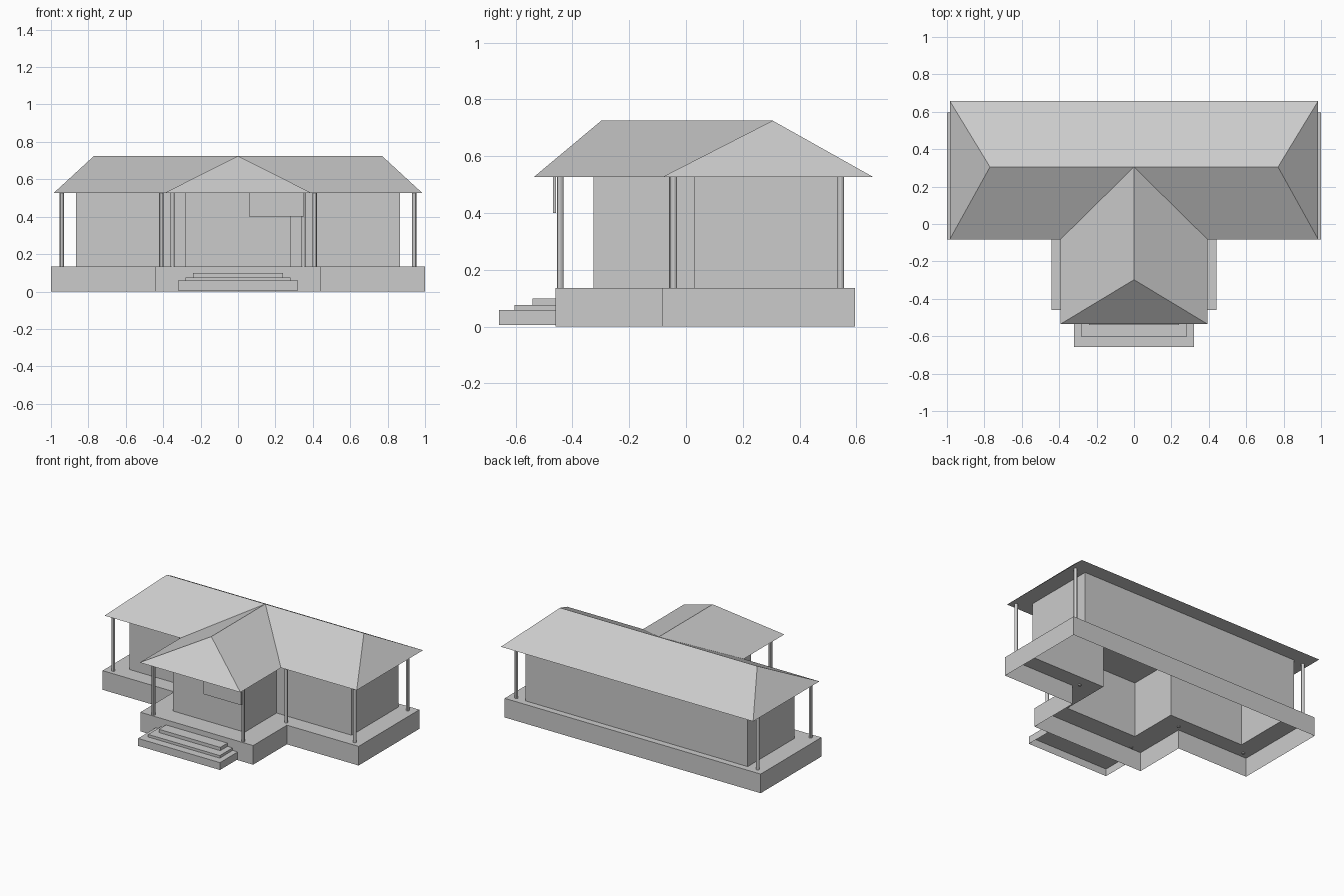
import bpy

if "Cube" in bpy.data.objects:
    bpy.data.objects.remove(bpy.data.objects["Cube"])

EAVE, RIDGE, DECK = 0.527, 0.725, 0.135


def make_mesh(name, verts, faces):
    mesh = bpy.data.meshes.new(name)
    mesh.from_pydata(verts, [], faces)
    mesh.update()
    obj = bpy.data.objects.new(name, mesh)
    bpy.context.collection.objects.link(obj)
    return obj


def tee(main_x, wing_x, back, mid, front, z):
    """T-shaped outline, counter-clockwise from the front left corner."""
    right = [(wing_x, front), (wing_x, mid), (main_x, mid), (main_x, back)]
    left = [(-x, y) for x, y in reversed(right)]
    return [(x, y, z) for x, y in left[-1:] + right + left[:-1]]


def band(a, b, n=8):
    """Quads joining two loops of n vertices."""
    return [(a + i, a + (i + 1) % n, b + (i + 1) % n, b + i) for i in range(n)]


def box(name, x0, x1, y0, y1, z0, z1, open_bottom=False):
    verts = [(x, y, z) for z in (z0, z1)
             for x, y in ((x0, y0), (x1, y0), (x1, y1), (x0, y1))]
    faces = band(0, 4, 4) + [(4, 5, 6, 7)]
    if not open_bottom:
        faces.append((3, 2, 1, 0))
    return make_mesh(name, verts, faces)


# Plinth: open underneath, with a deck running round the house
base = (1.0, 0.44, 0.595, -0.083, -0.46)
house = (0.867, 0.28, 0.55, 0.03, -0.325)
make_mesh("plinth", tee(*base, 0) + tee(*base, DECK) + tee(*house, DECK),
          band(0, 8) + band(8, 16))

# House walls, rising from the deck to the roof underside
make_mesh("house_walls", tee(*house, DECK) + tee(*house, EAVE), band(0, 8))

# Hipped roof with a flat underside and a front wing
ridge = [(0.77, 0.305, RIDGE), (-0.77, 0.305, RIDGE),
         (0, 0.305, RIDGE), (0, -0.298, RIDGE)]
R, L, A, W = 8, 9, 10, 11
make_mesh("roof", tee(0.985, 0.393, 0.658, -0.082, -0.535, EAVE) + ridge, [
    (0, 1, W), (1, 2, A, W), (2, 3, R, A), (3, 4, R),
    (4, 5, L, A, R), (5, 6, L), (6, 7, A, L), (7, 0, W, A),
    tuple(range(7, -1, -1))])

# Porch posts, mirrored left and right
posts = {"wing_front": (0.35, -0.443), "inner_corner": (0.411, -0.049),
         "main_front": (0.943, -0.043), "main_back": (0.943, 0.545)}
for label, (px, py) in posts.items():
    for side, s in (("left", -1), ("right", 1)):
        bpy.ops.mesh.primitive_cylinder_add(
            vertices=12, radius=0.0115, depth=EAVE - 0.13,
            location=(s * px, py, (EAVE + 0.13) / 2))
        bpy.context.object.name = f"{label}_post_{side}"
        bpy.ops.object.shade_smooth_by_angle()

# Front steps
for i, (hx, y, z0, z1) in enumerate([(0.32, -0.658, 0.006, 0.058),
                                     (0.28, -0.603, 0.058, 0.076),
                                     (0.24, -0.54, 0.076, 0.099)]):
    box(f"step_{i + 1}", -hx, hx, y, -0.46, z0, z1, open_bottom=True)

# Hanging panel under the wing eave
box("hanging_panel", 0.06, 0.353, -0.469, -0.457, 0.40, EAVE)
